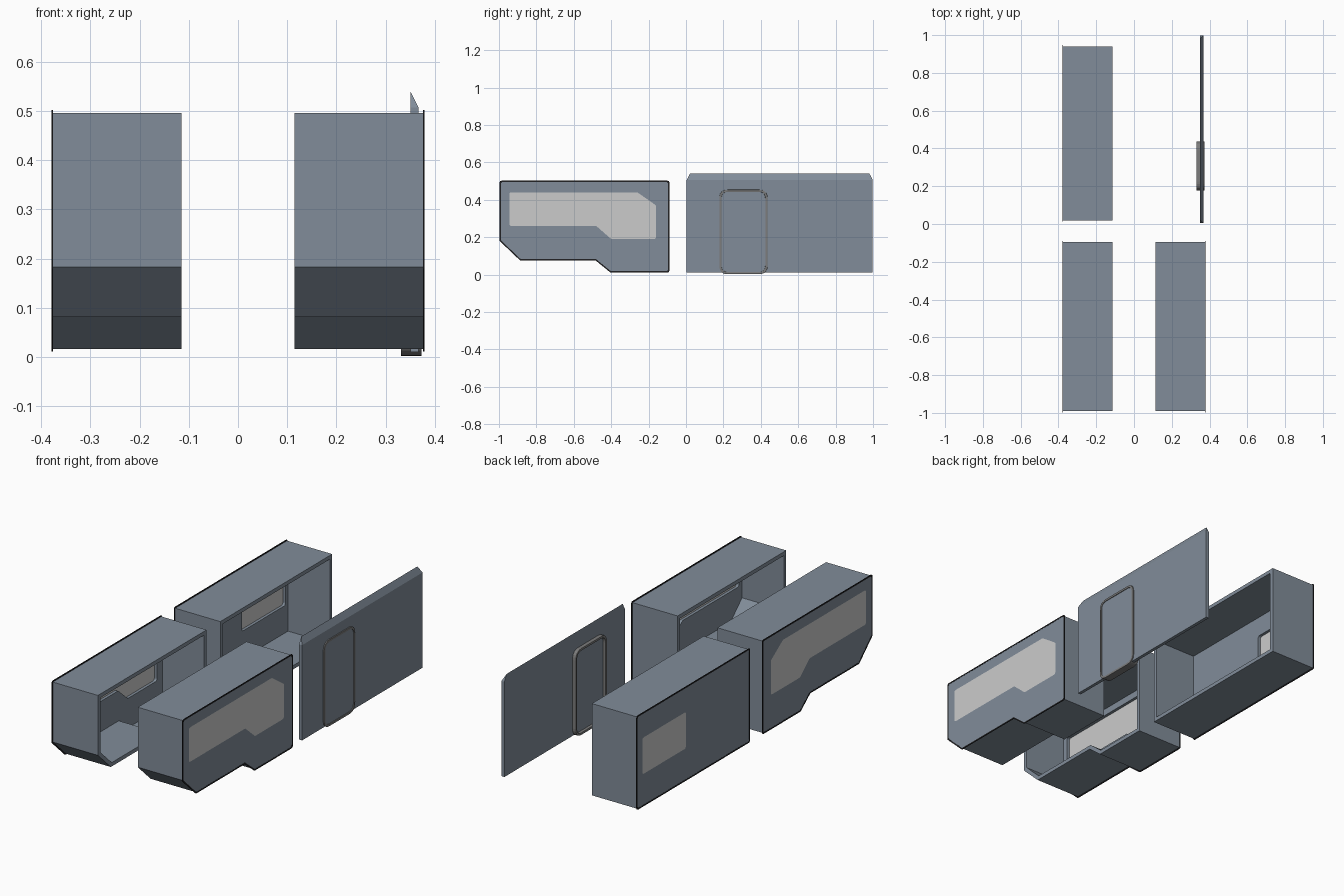
import bpy, bmesh, math
from mathutils import Vector

if "Cube" in bpy.data.objects:
    bpy.data.objects.remove(bpy.data.objects["Cube"])


def material(name, rgb):
    m = bpy.data.materials.new(name)
    m.diffuse_color = (*rgb, 1)
    m.use_nodes = True
    m.node_tree.nodes["Principled BSDF"].inputs["Base Color"].default_value = m.diffuse_color
    return m


body_mat = material("blue_grey_body", (0.22, 0.265, 0.32))
rim_mat = material("dark_rim", (0.015, 0.015, 0.017))
frame_mat = material("door_frame_grey", (0.2, 0.2, 0.2))


def is_ccw(pts):
    return sum(a[0] * b[1] - b[0] * a[1] for a, b in zip(pts, pts[1:] + pts[:1])) > 0


def inset(pts, d):
    """Move every side of a closed outline inward by d (outward if negative)."""
    sign = 1 if is_ccw(pts) else -1
    out = []
    for i, p in enumerate(pts):
        a, p, b = Vector(pts[i - 1]), Vector(p), Vector(pts[(i + 1) % len(pts)])
        u, v = (p - a).normalized(), (b - p).normalized()
        n1, n2 = Vector((-u.y, u.x)) * sign, Vector((-v.y, v.x)) * sign
        out.append(tuple(p + (n1 + n2) * (d / (1 + n1.dot(n2)))))
    return out


def rounded(pts, r, n=4):
    """Round the corners of an outline with radius r."""
    out = []
    for i, p in enumerate(pts):
        a, p, b = Vector(pts[i - 1]), Vector(p), Vector(pts[(i + 1) % len(pts)])
        u, v = (a - p).normalized(), (b - p).normalized()
        t = r / math.tan(u.angle(v) / 2)
        s, e = p + u * t, p + v * t
        for k in range(n + 1):
            f = k / n
            out.append(tuple(s * (1 - f) ** 2 + p * 2 * f * (1 - f) + e * f * f))
    return out


def rect(y0, y1, z0, z1):
    return [(y0, z0), (y1, z0), (y1, z1), (y0, z1)]


def prism(name, loops, xa, xb, side=1, bevel=0.0, mat=body_mat):
    """Extrude side-view outlines (first is the outside, others are holes) along x."""
    cu = bpy.data.curves.new(name, 'CURVE')
    cu.dimensions, cu.fill_mode = '2D', 'BOTH'
    cu.extrude = abs(xb - xa) / 2 - bevel
    cu.bevel_depth, cu.bevel_resolution = bevel, 1
    for loop in loops:
        sp = cu.splines.new('POLY')
        sp.points.add(len(loop) - 1)
        for pt, (y, z) in zip(sp.points, loop):
            pt.co = (y, z, 0, 1)
        sp.use_cyclic_u, sp.use_smooth = True, False
    tmp = bpy.data.objects.new(name + "_tmp", cu)
    bpy.context.collection.objects.link(tmp)
    bpy.context.view_layer.update()
    dg = bpy.context.evaluated_depsgraph_get()
    me = bpy.data.meshes.new_from_object(tmp.evaluated_get(dg))
    bpy.data.objects.remove(tmp)
    # local (x, y, z) becomes world (y, z, x)
    mid = side * (xa + xb) / 2
    for v in me.vertices:
        x, y, z = v.co
        v.co = (z + mid, x, y)
    me.shade_flat()
    me.materials.clear()
    if mat:
        me.materials.append(mat)
    ob = bpy.data.objects.new(name, me)
    bpy.context.collection.objects.link(ob)
    return ob


def pod(name, outline, window, side):
    """Hollow box open towards the middle, with a windowed outer wall and dark rim."""
    hole = rounded(window, 0.014)
    prism(name + "_walls", [outline, inset(outline, 0.02)], 0.115, 0.376, side)
    prism(name + "_outer_wall", [rounded(inset(outline, 0.001), 0.012), hole], 0.356, 0.378, side)
    rim = [rounded(inset(outline, d), 0.012) for d in (-0.006, 0.001)]
    prism(name + "_rim", rim, 0.3755, 0.379, side, mat=rim_mat)
    prism(name + "_window", [hole], 0.371, 0.378, side, mat=None)


# front pods, mirrored left and right
front_outline = [(-0.991, 0.496), (-0.991, 0.183), (-0.885, 0.082), (-0.482, 0.082),
                 (-0.402, 0.017), (-0.095, 0.017), (-0.095, 0.496)]
front_window = [(-0.945, 0.44), (-0.945, 0.26), (-0.48, 0.26), (-0.40, 0.19),
                (-0.16, 0.19), (-0.16, 0.37), (-0.26, 0.44)]
for side, label in ((1, "right"), (-1, "left")):
    pod("front_pod_" + label, front_outline, front_window, side)

# rear left pod
pod("rear_pod_left", rect(0.018, 0.941, 0.017, 0.496), rect(0.54, 0.9, 0.18, 0.37), -1)

# rear right panel with a sloped top edge
bm = bmesh.new()
outer = [(0.004, 0.01), (0.998, 0.01), (0.998, 0.507), (0.004, 0.507)]
inner = [(0.004, 0.01), (0.998, 0.01), (0.998, 0.507), (0.98, 0.541), (0.022, 0.541), (0.004, 0.507)]
o = [bm.verts.new((0.367, y, z)) for y, z in outer]
i = [bm.verts.new((0.35, y, z)) for y, z in inner]
bm.faces.new(o)
bm.faces.new(i[::-1])
for f in ((o[0], i[0], i[1], o[1]), (o[1], i[1], i[2], o[2]), (o[2], i[2], i[3]),
          (o[2], i[3], i[4], o[3]), (o[3], i[4], i[5]), (o[3], i[5], i[0], o[0])):
    bm.faces.new(f)
bmesh.ops.recalc_face_normals(bm, faces=bm.faces)
me = bpy.data.meshes.new("rear_panel")
bm.to_mesh(me)
bm.free()
me.materials.append(body_mat)
bpy.context.collection.objects.link(bpy.data.objects.new("rear_panel", me))

# raised door frame and door leaf
door = rect(0.177, 0.437, 0.001, 0.455)
frame = rounded(inset(door, 0.003), 0.045, 6)
prism("door_frame", [frame, rounded(inset(door, 0.011), 0.037, 6)], 0.331, 0.373, 1,
      bevel=0.002, mat=frame_mat)
prism("door_leaf", [rounded(inset(door, 0.009), 0.038, 6)], 0.346, 0.3695)
